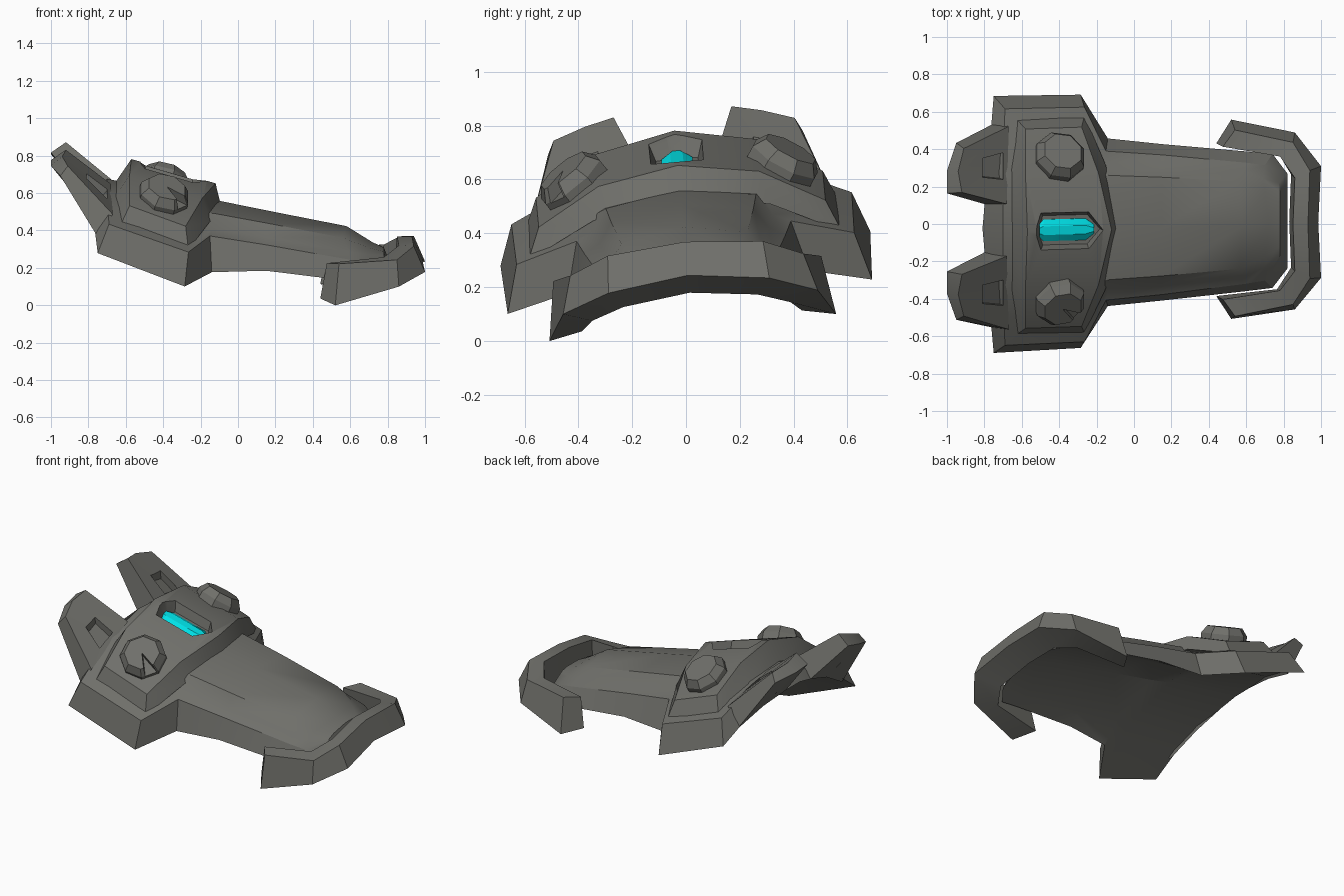
import bpy, bmesh, math
from mathutils import Vector

if "Cube" in bpy.data.objects:
    bpy.data.objects.remove(bpy.data.objects["Cube"])

ROLL = 0.094  # the whole piece leans a little to one side


def material(name, rgb):
    m = bpy.data.materials.new(name)
    m.diffuse_color = (*rgb, 1)
    m.use_nodes = True
    m.node_tree.nodes["Principled BSDF"].inputs["Base Color"].default_value = m.diffuse_color
    return m


GREY = material("dark_grey", (0.16, 0.16, 0.145))
CYAN = material("cyan", (0.0, 0.75, 0.8))


def place(p):
    x, y, z = p
    c, s = math.cos(ROLL), math.sin(ROLL)
    return (x, y * c - z * s + 0.03, y * s + z * c)


def make(name, verts, faces, mat=GREY):
    bm = bmesh.new()
    vs = [bm.verts.new(place(v)) for v in verts]
    for f in faces:
        bm.faces.new([vs[i] for i in f])
    bmesh.ops.recalc_face_normals(bm, faces=bm.faces)
    me = bpy.data.meshes.new(name)
    bm.to_mesh(me)
    bm.free()
    me.materials.append(mat)
    ob = bpy.data.objects.new(name, me)
    bpy.context.collection.objects.link(ob)
    return ob


def rings(name, stack, mat=GREY):
    """Closed solid from a stack of equal rings."""
    n = len(stack[0])
    verts = [p for r in stack for p in r]
    faces = [list(range(n)), list(range((len(stack) - 1) * n, len(stack) * n))]
    for k in range(len(stack) - 1):
        for i in range(n):
            j = (i + 1) % n
            faces.append([k * n + i, k * n + j, (k + 1) * n + j, (k + 1) * n + i])
    return make(name, verts, faces, mat)


def slab(name, sections):
    """Solid from sections, each a row of top points and a row of bottom points."""
    n = len(sections[0][0])
    verts = [p for t, b in sections for p in t + b]
    T = lambda k, i: k * 2 * n + i
    B = lambda k, i: k * 2 * n + n + i
    faces, last = [], len(sections) - 1
    for k in range(last):
        for i in range(n - 1):
            for R in (T, B):
                faces.append([R(k, i), R(k, i + 1), R(k + 1, i + 1), R(k + 1, i)])
        for i in (0, n - 1):
            faces.append([T(k, i), T(k + 1, i), B(k + 1, i), B(k, i)])
    for k in (0, last):
        for i in range(n - 1):
            faces.append([T(k, i), T(k, i + 1), B(k, i + 1), B(k, i)])
    return make(name, verts, faces)


def both(half):
    """Mirror a half row that starts on the centre line."""
    return [(x, -y, z) for x, y, z in reversed(half[1:])] + list(half)


def cut(ob, cutter):
    mod = ob.modifiers.new("cut", 'BOOLEAN')
    mod.operation, mod.solver, mod.object = 'DIFFERENCE', 'EXACT', cutter
    bpy.context.view_layer.objects.active = ob
    bpy.ops.object.modifier_apply(modifier=mod.name)
    bpy.data.objects.remove(cutter)


# Arched base shell with a raised snout panel:
# top centre, panel shoulder, panel foot, wall top, wall bottom, underside centre
base = []
for c, a, f, w, b, u in [
    ((-.70, 0, .68), (-.70, .30, .635), (-.695, .47, .57), (-.69, .635, .495),
     (-.75, .69, .345), (-.81, 0, .58)),
    ((-.28, 0, .58), (-.28, .30, .53), (-.27, .47, .44), (-.265, .63, .345),
     (-.285, .68, .165), (-.28, 0, .475)),
    ((-.12, 0, .565), (-.13, .28, .52), (-.14, .335, .44), (-.15, .40, .41),
     (-.14, .45, .22), (-.14, 0, .44)),
    ((.15, 0, .51), (.15, .265, .467), (.15, .315, .395), (.15, .375, .36),
     (.15, .42, .225), (.15, 0, .375)),
    ((.58, 0, .425), (.56, .235, .385), (.59, .285, .315), (.60, .325, .275),
     (.60, .375, .165), (.60, 0, .27)),
    ((.72, 0, .338), (.70, .18, .325), (.69, .24, .295), (.70, .31, .257),
     (.74, .36, .14), (.76, 0, .225)),
    ((.78, 0, .31), (.78, .12, .30), (.78, .17, .285), (.775, .215, .262),
     (.82, .255, .15), (.82, 0, .21)),
]:
    low = [u]
    for q in (a, f):
        t = q[1] / w[1]
        low.append((u[0] + (b[0] - u[0]) * t, b[1] * t, u[2] + (b[2] - u[2]) * t * t))
    base.append((both([c, a, f, w]), both(low + [b])))
slab("base_shell", base)

# Raised pod across the back
pod = slab("pod", [
    (both([(-.57, 0, .785), (-.58, .30, .725), (-.58, .535, .585)]),
     both([(-.67, 0, .64), (-.665, .32, .60), (-.635, .585, .47)])),
    (both([(-.12, 0, .655), (-.19, .30, .605), (-.28, .535, .475)]),
     both([(-.09, 0, .53), (-.15, .33, .48), (-.265, .585, .355)])),
])


# Slot in the pod with a bright ridged bar
def crest(x):
    return .78 - .278 * (x + .57)


outline = [(-.52, .03), (-.50, .105), (-.24, .105), (-.165, 0),
           (-.24, -.105), (-.50, -.105), (-.52, -.03)]


def slot_ring(scale, dz):
    pts = [(-.36 + (x + .36) * (1 + (scale - 1) * .35), y * scale) for x, y in outline]
    return [(x, y, crest(x) + dz) for x, y in pts]


cut(pod, rings("slot_cutter", [slot_ring(.75, -.08), slot_ring(1, 0), slot_ring(1.2, .06)]))
rings("light_bar", [
    [(x, -h, crest(x) - .11), (x, -h, crest(x) - .075), (x, -h * .4, crest(x) - .052),
     (x, h * .4, crest(x) - .052), (x, h, crest(x) - .075), (x, h, crest(x) - .11)]
    for x, h in [(-.505, .035), (-.485, .058), (-.26, .058), (-.215, .025)]], CYAN)

# Eight-sided turrets, the one on the front side has a notch
for side, s in (("left", 1), ("right", -1)):
    n = Vector((.26, s * .55, .83)).normalized()
    u = (Vector((1, 0, 0)) - n * n.x).normalized()
    v = n.cross(u)
    centre = Vector((-.40, s * .382, .612))

    def at(r, ang, h):
        return tuple(centre + n * h + (u * math.cos(ang) + v * math.sin(ang)) * r)

    turret = rings("turret_" + side, [
        [at(r, math.pi / 4 * (i + .5), h) for i in range(8)]
        for r, h in [(.14, -.06), (.14, .035), (.107, .08)]])
    if s < 0:
        cut(turret, rings("notch_cutter", [
            [at(0, 0, h), at(.25, -1.0, h), at(.25, -.45, h)] for h in (.03, .2)]))

# Swept back fins with a pocket
for side, s in (("left", 1), ("right", -1)):
    def flip(row):
        return [(x, s * y, z) for x, y, z in row]

    fin = slab("fin_" + side, [
        (flip([(-.68, .14, .665), (-.675, .33, .615), (-.67, .545, .54)]),
         flip([(-.80, .13, .56), (-.78, .33, .51), (-.745, .55, .41)])),
        (flip([(-.92, .22, .855), (-.94, .33, .83), (-.91, .45, .79)]),
         flip([(-1.0, .21, .80), (-1.0, .33, .78), (-.95, .475, .74)])),
    ])
    cut(fin, rings("pocket_cutter", [
        flip([(x, y, .675 - (x + .755) * .9 - (y - .345) * .3 + d)
              for x, y in [(-.81, .29), (-.70, .27), (-.70, .41), (-.81, .39)]])
        for d in (-.05, .12)]))

# Front guard: inner top, outer top, inner bottom, outer bottom at each node
nodes = [
    [(.85, 0, .37), (.93, 0, .37), (.83, 0, .18), (.985, 0, .245)],
    [(.86, .25, .345), (.94, .29, .345), (.84, .25, .15), (1.0, .30, .207)],
    [(.78, .36, .292), (.85, .435, .285), (.765, .37, .11), (.86, .475, .145)],
    [(.475, .41, .265), (.54, .50, .27), (.44, .41, .075), (.52, .535, .05)],
]
path = [[(x, -y, z) for x, y, z in q] for q in reversed(nodes[1:])] + nodes
slab("front_guard", [(q[:2], q[2:]) for q in path])

# Soft shading with crisp edges
for ob in bpy.data.objects:
    ob.select_set(True)
    bpy.context.view_layer.objects.active = ob
bpy.ops.object.shade_smooth_by_angle(angle=math.radians(28))
